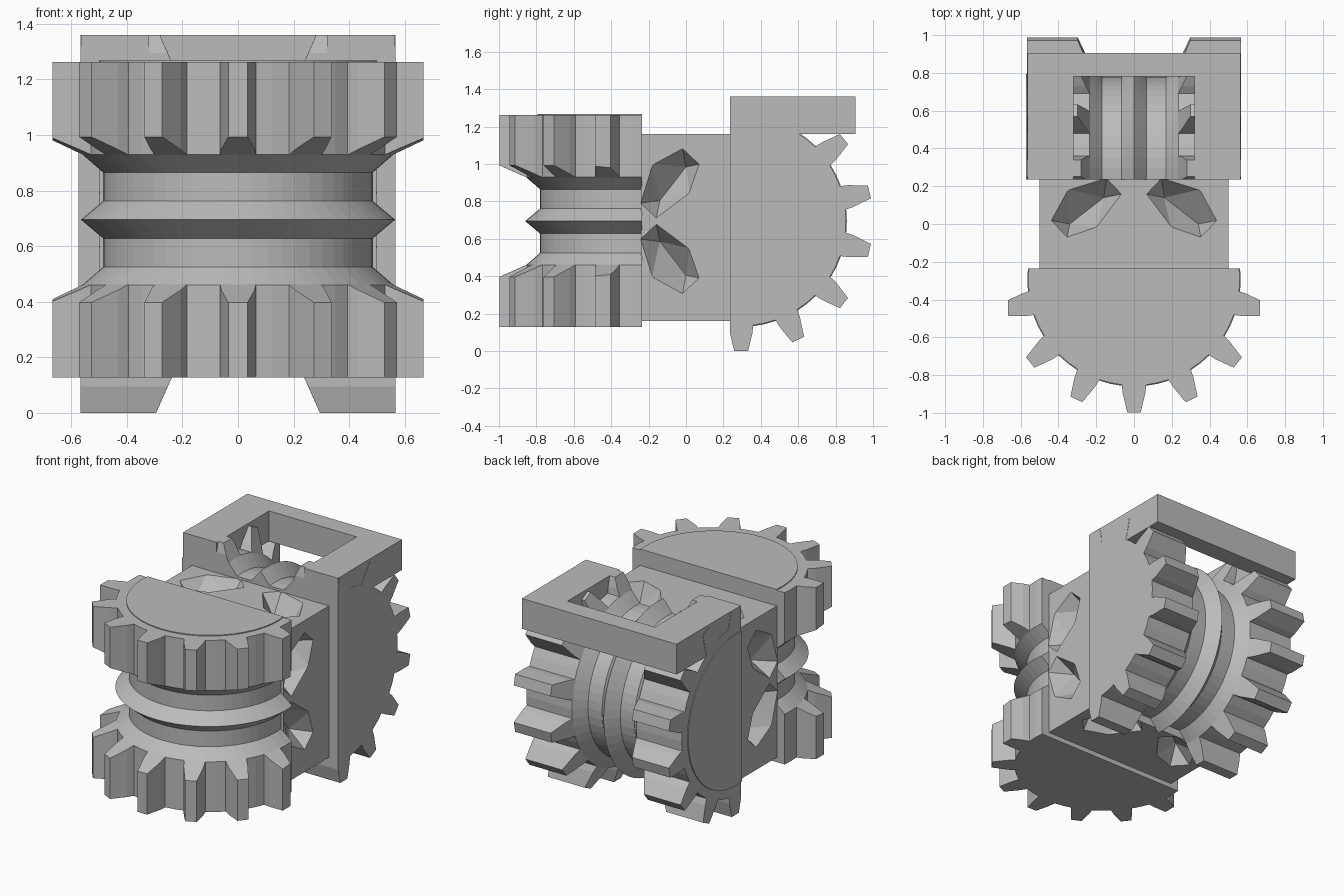
import bpy, bmesh, math
from mathutils import Matrix, Vector

if "Cube" in bpy.data.objects:
    bpy.data.objects.remove(bpy.data.objects["Cube"], do_unlink=True)

grey = bpy.data.materials.new("plain_grey")
grey.use_nodes = True
grey.diffuse_color = (0.5, 0.5, 0.5, 1)
grey.node_tree.nodes["Principled BSDF"].inputs["Base Color"].default_value = (0.5, 0.5, 0.5, 1)

TEETH = 14
STEP = 2 * math.pi / TEETH
HALF = 0.567      # half of the gear length
MID_Z = 0.695     # height of the gear centres


def finish(bm, name):
    bmesh.ops.recalc_face_normals(bm, faces=bm.faces)
    mesh = bpy.data.meshes.new(name)
    bm.to_mesh(mesh)
    bm.free()
    mesh.materials.append(grey)
    obj = bpy.data.objects.new(name, mesh)
    bpy.context.collection.objects.link(obj)
    return obj


def add_hull(bm, points):
    verts = [bm.verts.new(p) for p in points]
    result = bmesh.ops.convex_hull(bm, input=verts)
    loose = [v for v in verts if not v.link_faces]
    bmesh.ops.delete(bm, geom=loose, context='VERTS')
    return result


def add_box(bm, low, high):
    add_hull(bm, [(x, y, z) for x in (low[0], high[0])
                  for y in (low[1], high[1]) for z in (low[2], high[2])])


def box(name, low, high):
    bm = bmesh.new()
    add_box(bm, low, high)
    return finish(bm, name)


def cut(obj, cutter, operation):
    mod = obj.modifiers.new("cut", 'BOOLEAN')
    mod.operation = operation
    mod.solver = 'EXACT'
    mod.use_self = True
    mod.object = cutter
    bpy.context.view_layer.update()
    graph = bpy.context.evaluated_depsgraph_get()
    mesh = bpy.data.meshes.new_from_object(obj.evaluated_get(graph))
    obj.modifiers.remove(mod)
    obj.data = mesh
    bpy.data.objects.remove(cutter, do_unlink=True)


def lathe(bm, profile, segments=56):
    # closed solid turned around z, profile runs from bottom to top
    rings = [[bm.verts.new((r * math.sin(2 * math.pi * i / segments),
                            -r * math.cos(2 * math.pi * i / segments), z))
              for i in range(segments)] for r, z in profile]
    for a, b in zip(rings, rings[1:]):
        for i in range(segments):
            j = (i + 1) % segments
            bm.faces.new((a[i], a[j], b[j], b[i]))
    bm.faces.new(rings[0][::-1])
    bm.faces.new(rings[-1])


def gear(name, phase, low_x, high_x, matrix):
    bm = bmesh.new()
    # spool body with a central ridge and a thin raised disc on one end
    upper = [(0.485, 0.067), (0.485, 0.17), (0.56, 0.235), (0.56, HALF)]
    lower = [(r, -z) for r, z in reversed(upper)]
    lathe(bm, lower + [(0.565, 0)] + upper + [(0.5, HALF), (0.5, HALF + 0.006)])
    # two rows of tapered teeth with slanted inner ends
    for side in (-1, 1):
        for i in range(TEETH):
            turn = Matrix.Rotation(phase + i * STEP, 3, 'Z')
            points = []
            for r, w, inner in ((0.5, 0.07, 0.208), (0.6, 0.06, 0.253), (0.703, 0.035, 0.298)):
                for x in (-w, w):
                    points += [turn @ Vector((x, -r, side * z)) for z in (inner, HALF)]
            add_hull(bm, points)
    obj = finish(bm, name)
    # flat back where it meets the block
    cut(obj, box("gear_trim", (low_x, -1, -1), (high_x, 0.06, 1)), 'INTERSECT')
    obj.data.transform(matrix)
    return obj


# front gear stands upright, rear gear lies across
gear("front_gear", 0, -0.667, 0.667, Matrix.Translation((0, -0.295, MID_Z)))
across = Matrix(((0, 0, -1, 0), (0, -1, 0, 0.295), (-1, 0, 0, MID_Z), (0, 0, 0, 1)))
gear("rear_gear", STEP / 2, -0.665, 0.695, across)

# central block with faceted pits
block = box("center_block", (-0.5, -0.24, 0.16), (0.5, 0.24, 1.16))
pit_outline = [(-0.02, 0.395), (0.075, 0.305), (0.02, 0.145), (-0.16, 0.01),
               (-0.25, 0.095), (-0.185, 0.305)]
pit_floor = [(0.0, 0.29), (-0.14, 0.11)]
bm = bmesh.new()
for side in (-1, 1):
    for flip in (-1, 1):
        # pits on the side faces
        add_hull(bm, [(side * 0.51, y, MID_Z + flip * d) for y, d in pit_outline]
                 + [(side * 0.37, y, MID_Z + flip * d) for y, d in pit_floor])
        # pits on the top and bottom faces
        add_hull(bm, [(flip * (d + 0.05), -y, 0.66 + side * 0.51) for y, d in pit_outline]
                 + [(flip * (d + 0.05), -y, 0.66 + side * 0.37) for y, d in pit_floor])
cut(block, finish(bm, "pit_cutter"), 'DIFFERENCE')

# U-shaped frame above the rear gear
bm = bmesh.new()
outline = [(0.565, 0.235), (0.565, 0.905), (-0.565, 0.905), (-0.565, 0.235),
           (-0.32, 0.235), (-0.32, 0.78), (0.32, 0.78), (0.32, 0.235)]
face = bm.faces.new([bm.verts.new((x, y, 1.16)) for x, y in outline])
top = bmesh.ops.extrude_face_region(bm, geom=[face])["geom"]
bmesh.ops.translate(bm, vec=(0, 0, 0.2),
                    verts=[v for v in top if isinstance(v, bmesh.types.BMVert)])
finish(bm, "top_frame")
